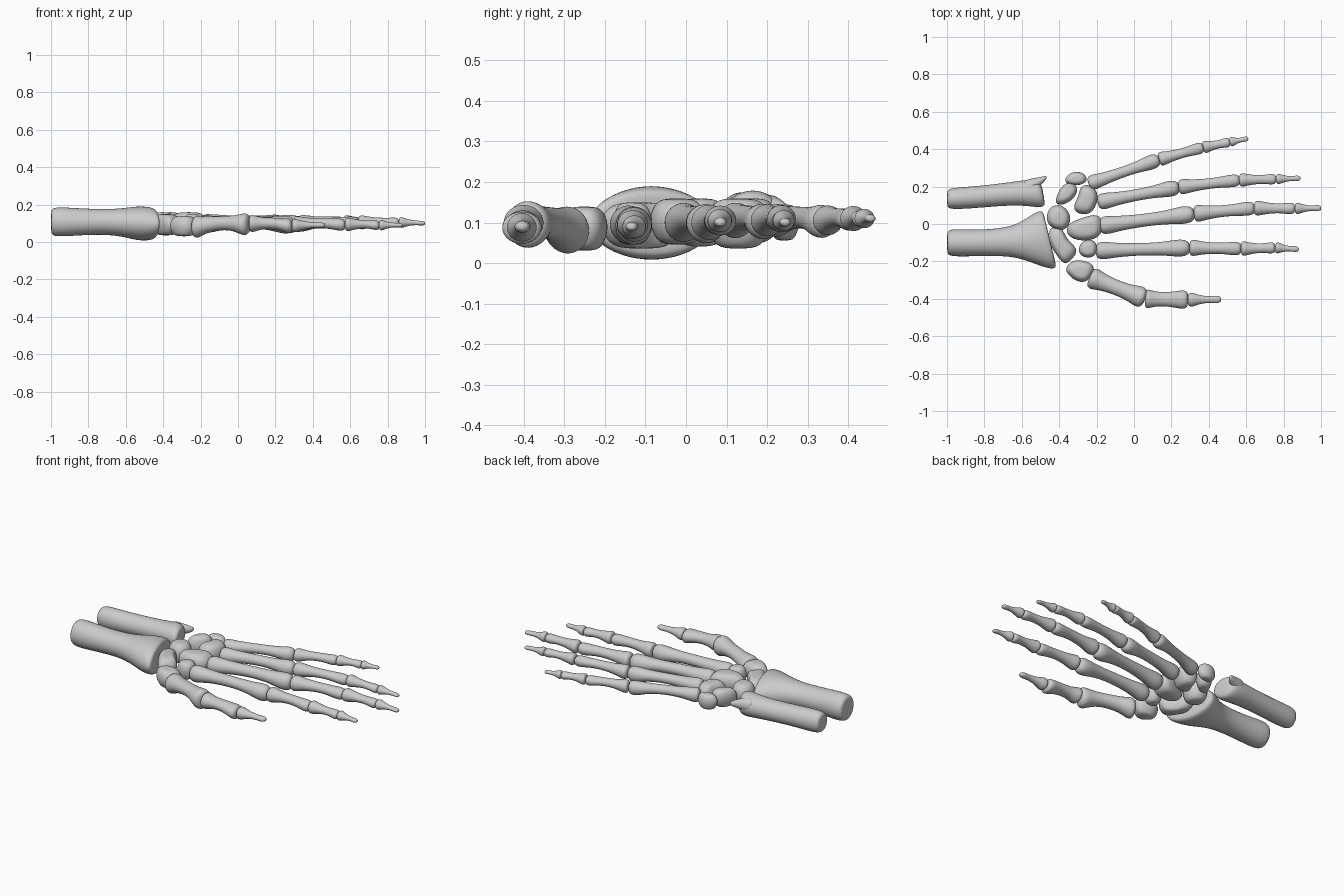
import bpy, bmesh, math
from mathutils import Vector

bone_mat = bpy.data.materials.new("bone_grey")
bone_mat.diffuse_color = (0.6, 0.6, 0.6, 1)
SIDES = 12


def skin(name, rings, levels=2):
    """Bridge equal rings of points into a closed, smoothed solid."""
    bm = bmesh.new()
    loops = [[bm.verts.new(p) for p in ring] for ring in rings]
    for a, b in zip(loops, loops[1:]):
        n = len(a)
        for i in range(n):
            bm.faces.new((a[i], a[(i + 1) % n], b[(i + 1) % n], b[i]))
    bm.faces.new(loops[0][::-1])
    bm.faces.new(loops[-1])
    bmesh.ops.recalc_face_normals(bm, faces=bm.faces)
    for f in bm.faces:
        f.smooth = True
    me = bpy.data.meshes.new(name)
    bm.to_mesh(me)
    bm.free()
    me.materials.append(bone_mat)
    ob = bpy.data.objects.new(name, me)
    bpy.context.collection.objects.link(ob)
    mod = ob.modifiers.new("smooth", 'SUBSURF')
    mod.levels = mod.render_levels = levels
    return ob


def section(c, side, w, h, slant=0.0):
    """Oval ring round c; slant pushes the +side edge along the bone."""
    along = Vector((side.y, -side.x, 0))
    ring = []
    for i in range(SIDES):
        a = 2 * math.pi * i / SIDES
        u, v = math.cos(a) * 1.045, math.sin(a) * 1.045
        ring.append(c + side * (w * u) + Vector((0, 0, h * v)) + along * (slant * u))
    return ring


def long_bone(name, p, q, profile, k=1.0):
    """Profile rows: position along bone, half width, half height, lift."""
    p, q = Vector(p), Vector(q)
    d = (q - p).normalized()
    side = Vector((-d.y, d.x, 0)).normalized()
    rings = [section(p.lerp(q, t) + Vector((0, 0, dz * k)), side, w * k, h * k)
             for t, w, h, dz in profile]
    return skin(name, rings)


METACARPAL = [(-.01, .026, .028, 0), (.015, .043, .046, 0), (.09, .047, .047, 0),
              (.22, .036, .034, .006), (.5, .031, .029, .010), (.72, .035, .032, .005),
              (.86, .045, .045, -.002), (.95, .044, .048, -.003), (1.005, .026, .030, -.002)]
PROXIMAL = [(-.01, .028, .026, 0), (.03, .044, .043, 0), (.12, .041, .041, 0),
            (.3, .031, .028, .004), (.6, .028, .025, .006), (.8, .034, .029, 0),
            (.94, .036, .034, -.003), (1.01, .024, .022, -.003)]
MIDDLE = [(-.01, .026, .022, 0), (.05, .039, .037, 0), (.15, .036, .034, 0),
          (.38, .026, .023, .002), (.65, .024, .020, .003), (.83, .029, .024, 0),
          (.94, .029, .026, -.001), (1.01, .018, .016, -.001)]
DISTAL = [(-.01, .018, .018, 0), (.06, .030, .029, 0), (.18, .027, .025, 0),
          (.4, .016, .015, .001), (.68, .013, .011, .001), (.85, .016, .012, 0),
          (.96, .013, .010, 0), (1.01, .006, .005, 0)]

# Fingers: joint positions from wrist to tip, thickness
fingers = {
    "little": ([(-.24, .215, .105), (.135, .345, .105), (.37, .41, .11),
                (.512, .438, .11), (.61, .457, .11)], .88),
    "ring": ([(-.19, .117, .105), (.24, .197, .105), (.563, .235, .11),
              (.76, .24, .105), (.89, .245, .10)], .95),
    "long": ([(-.18, -.01, .10), (.322, .055, .10), (.643, .085, .105),
              (.86, .083, .105), (1.0, .085, .10)], 1.05),
    "index": ([(-.20, -.143, .095), (.298, -.127, .095), (.572, -.132, .095),
               (.755, -.127, .09), (.88, -.135, .09)], 1.02),
}
for name, (joints, k) in fingers.items():
    parts = zip(("metacarpal", "proximal", "middle", "distal"),
                (METACARPAL, PROXIMAL, MIDDLE, DISTAL))
    for i, (part, prof) in enumerate(parts):
        long_bone(f"{name}_{part}", joints[i], joints[i + 1], prof, k)

# Thumb
thumb = [(-.235, -.285, .08), (.06, -.40, .10), (.288, -.405, .088), (.465, -.403, .09)]
long_bone("thumb_metacarpal", thumb[0], thumb[1], METACARPAL, 1.25)
long_bone("thumb_proximal", thumb[1], thumb[2],
          [(t, w * 1.08, h, z) if t < .5 else (t, w * 1.3, h * 1.15, z)
           for t, w, h, z in PROXIMAL], 1.08)
long_bone("thumb_distal", thumb[2], thumb[3], DISTAL, 1.3)


def forearm(name, rows):
    """Rows: x, y centre, z centre, half width, half height, end slant."""
    return skin(name, [section(Vector((x, y, z)), Vector((0, 1, 0)), w, h, s)
                       for x, y, z, w, h, s in rows])


# Forearm bones
forearm("radius", [(-1.0, -.10, .108, .05, .055, 0), (-.992, -.10, .108, .068, .074, 0),
                   (-.95, -.10, .108, .074, .079, 0), (-.85, -.102, .108, .070, .072, 0),
                   (-.72, -.097, .108, .072, .067, 0), (-.62, -.092, .105, .088, .074, -.005),
                   (-.54, -.085, .100, .130, .092, -.015), (-.475, -.085, .098, .157, .090, -.03),
                   (-.448, -.085, .098, .150, .080, -.035), (-.45, -.085, .098, .10, .05, -.025)])
forearm("ulna", [(-1.0, .135, .112, .035, .04, 0), (-.992, .135, .112, .052, .058, 0),
                 (-.95, .137, .112, .058, .064, 0), (-.85, .143, .112, .058, .060, 0),
                 (-.7, .158, .112, .060, .058, 0), (-.6, .166, .112, .066, .062, 0),
                 (-.53, .166, .113, .075, .068, 0), (-.495, .158, .113, .068, .062, -.008),
                 (-.482, .15, .113, .045, .04, -.008)])
forearm("ulna_spur", [(-.60, .185, .125, .045, .045, 0), (-.55, .205, .13, .038, .04, 0),
                      (-.51, .222, .13, .027, .028, 0), (-.48, .241, .13, .015, .018, 0),
                      (-.467, .25, .13, .006, .008, 0)])


def wrist_bone(name, outline, z0, z1, tilt=0.0):
    """Pebble swept from a plan outline; tilt shifts the top sideways."""
    n = len(outline)
    cx = sum(p[0] for p in outline) / n
    cy = sum(p[1] for p in outline) / n
    rings = []
    for t, s in ((0, .55), (.12, .88), (.42, 1.12), (.7, 1.1), (.92, .86), (1, .5)):
        rings.append([(cx + (x - cx) * s, cy + (y - cy) * s + tilt * (t - .5),
                       z0 + (z1 - z0) * t) for x, y in outline])
    return skin(name, rings)


# Wrist bones
wrist_bone("pisiform", [(-.37, .235), (-.345, .268), (-.30, .28), (-.26, .262),
                        (-.255, .225), (-.30, .207), (-.35, .213)], .055, .145)
wrist_bone("triquetrum", [(-.42, .11), (-.405, .165), (-.365, .222), (-.31, .205),
                          (-.305, .165), (-.34, .125), (-.38, .105)], .05, .16, .01)
wrist_bone("hamate", [(-.325, .09), (-.29, .15), (-.285, .20), (-.235, .205),
                      (-.195, .165), (-.205, .10), (-.24, .055), (-.295, .06)], .035, .16)
wrist_bone("lunate", [(-.465, .04), (-.445, .09), (-.395, .10), (-.355, .07),
                      (-.34, .02), (-.37, -.03), (-.42, -.025), (-.455, 0)], .04, .16)
wrist_bone("capitate", [(-.36, -.04), (-.34, .005), (-.27, .03), (-.20, .05),
                        (-.175, .01), (-.18, -.06), (-.24, -.085), (-.32, -.08)], .045, .16)
wrist_bone("scaphoid", [(-.46, -.06), (-.43, -.015), (-.38, -.03), (-.365, -.085),
                        (-.305, -.13), (-.325, -.17), (-.37, -.215), (-.405, -.17),
                        (-.44, -.12)], .035, .15)
wrist_bone("trapezoid", [(-.295, -.13), (-.27, -.09), (-.22, -.085), (-.197, -.12),
                         (-.205, -.165), (-.245, -.18), (-.285, -.165)], .045, .15)
wrist_bone("trapezium", [(-.365, -.24), (-.325, -.195), (-.27, -.20), (-.215, -.22),
                         (-.225, -.27), (-.26, -.31), (-.31, -.30), (-.345, -.27)], .03, .14)
